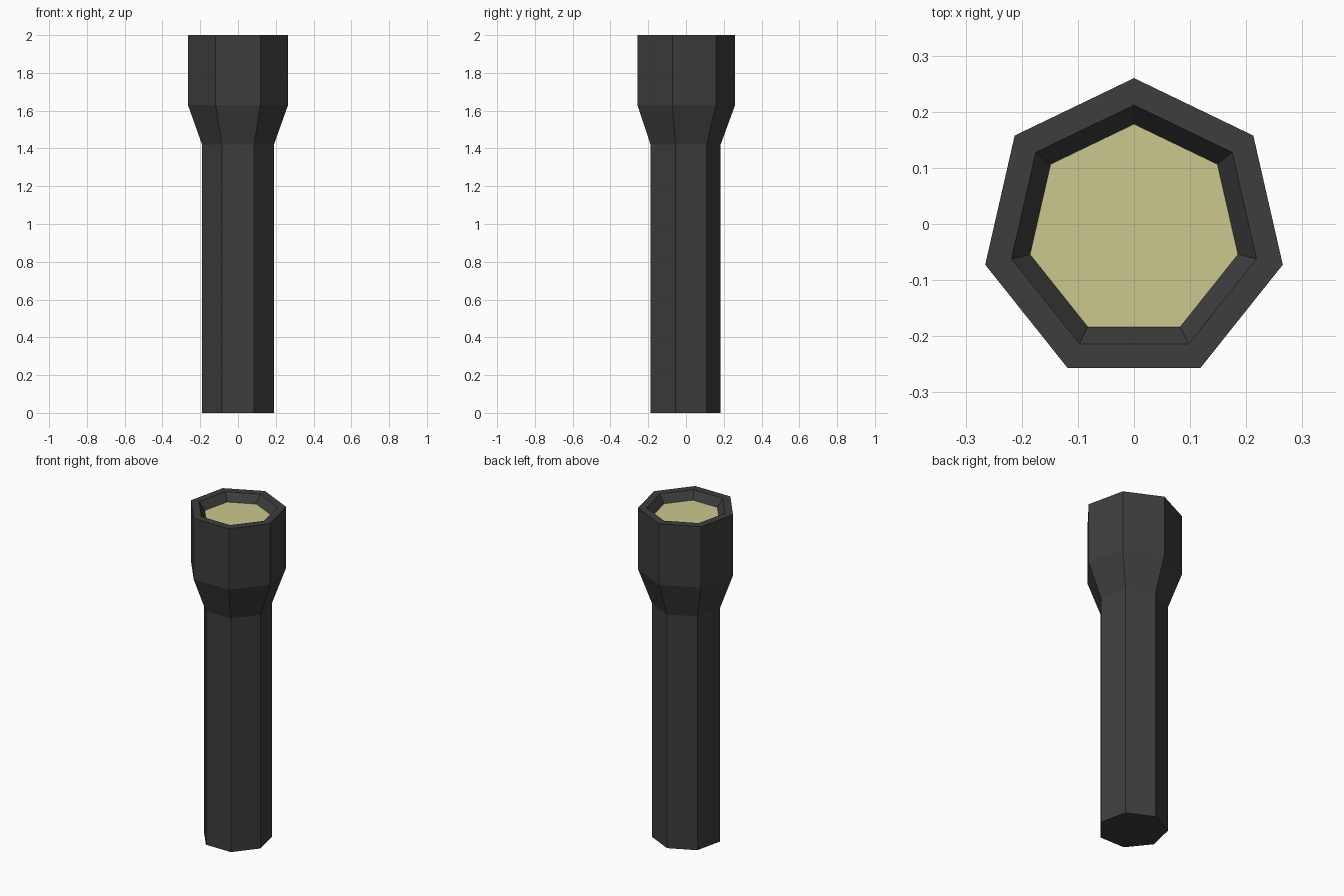
import bpy, bmesh
from math import sin, cos, tau

if "Cube" in bpy.data.objects:
    bpy.data.objects.remove(bpy.data.objects["Cube"])

SIDES = 7
CENTRE_Y = -0.012  # heptagon centre, so the bounding box is centred


def material(name, rgb):
    m = bpy.data.materials.new(name)
    m.diffuse_color = (*rgb, 1)
    m.use_nodes = True
    m.node_tree.nodes["Principled BSDF"].inputs["Base Color"].default_value = m.diffuse_color
    return m


def lathe(name, profile, mat, cap_first=False):
    """Sweep (radius, z) points round a seven-sided ring, flat shaded."""
    bm = bmesh.new()
    rings = [[bm.verts.new((-r * sin(tau * i / SIDES),
                            CENTRE_Y + r * cos(tau * i / SIDES), z))
              for i in range(SIDES)] for r, z in profile]
    for a, b in zip(rings, rings[1:]):
        for i in range(SIDES):
            j = (i + 1) % SIDES
            bm.faces.new((a[i], a[j], b[j], b[i]))
    if len(rings) == 1:
        bm.faces.new(rings[0])
    elif cap_first:
        bm.faces.new(rings[0][::-1])
    mesh = bpy.data.meshes.new(name)
    bm.to_mesh(mesh)
    bm.free()
    mesh.materials.append(mat)
    obj = bpy.data.objects.new(name, mesh)
    bpy.context.collection.objects.link(obj)
    return obj


dark = material("dark_casing", (0.047, 0.047, 0.047))
glow = material("pale_yellow", (0.6, 0.58, 0.27))

LENS_R, LENS_Z = 0.19, 1.952

# Handle, flared head, rim and sloping recess in one closed profile
lathe("torch_casing", [(0.195, 0), (0.195, 1.42), (0.272, 1.63), (0.272, 2.0),
                       (0.224, 2.0), (LENS_R, LENS_Z)], dark, cap_first=True)

# Lens at the bottom of the recess
lathe("lens", [(LENS_R, LENS_Z)], glow)
